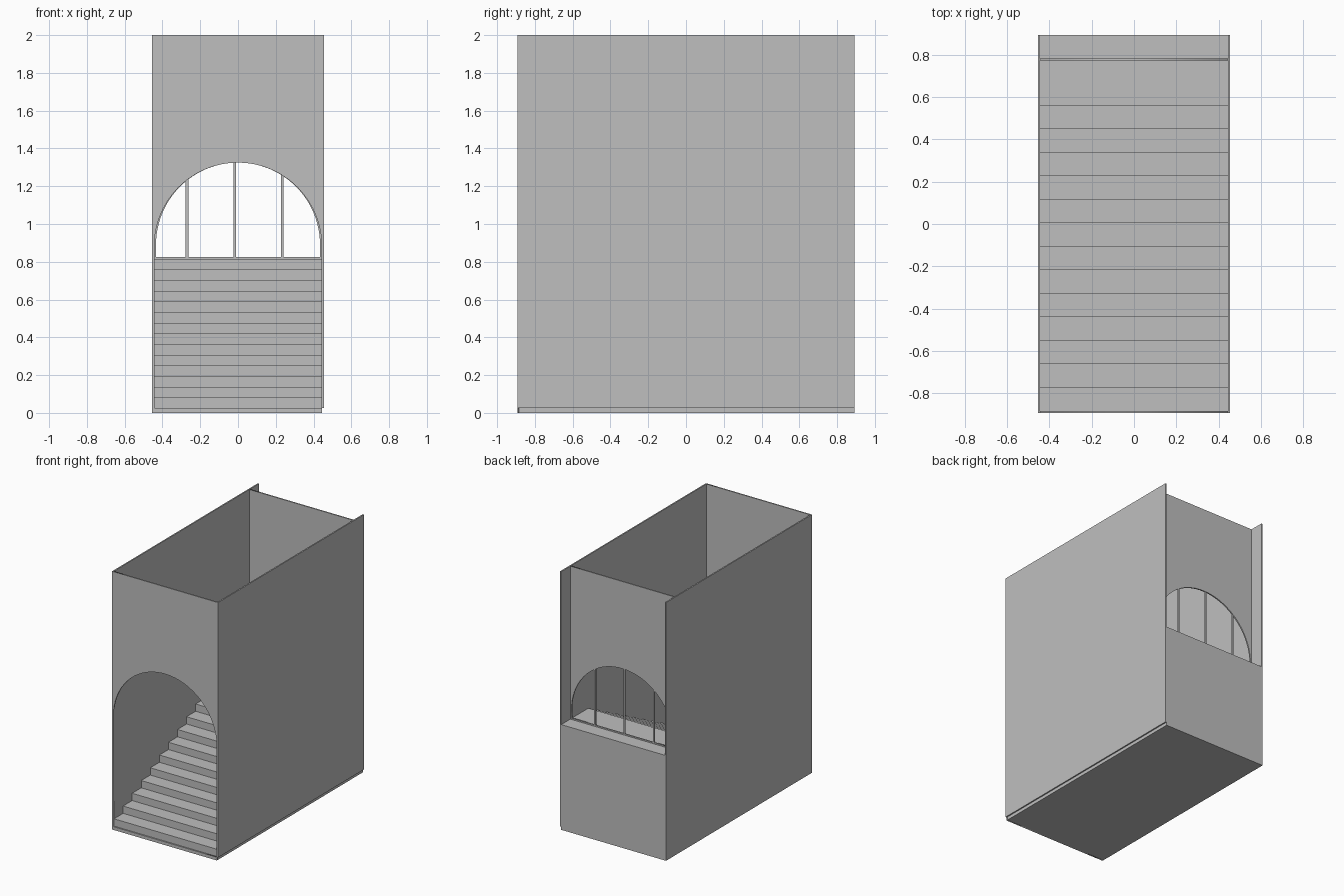
import bpy, bmesh, math
from mathutils import Matrix, Vector

if "Cube" in bpy.data.objects:
    bpy.data.objects.remove(bpy.data.objects["Cube"], do_unlink=True)

HX, HY, TOP, T = 0.454, 0.893, 2.0, 0.01      # half width, half depth, height, thickness
IN = HX - T                                   # inner half width
BASE, LANDING, STEPS, RUN = 0.025, 0.815, 14, 0.111
BACK = 0.777                                  # centre line of the rear screen

grey = bpy.data.materials.new("plain grey")
grey.use_nodes = True
colour = (0.52, 0.52, 0.52, 1)
grey.diffuse_color = colour
grey.node_tree.nodes["Principled BSDF"].inputs["Base Color"].default_value = colour


def finish(name, bm):
    bmesh.ops.recalc_face_normals(bm, faces=bm.faces)
    mesh = bpy.data.meshes.new(name)
    bm.to_mesh(mesh)
    bm.free()
    mesh.materials.append(grey)
    obj = bpy.data.objects.new(name, mesh)
    bpy.context.collection.objects.link(obj)
    return obj


def box(name, lo, hi):
    lo, hi = Vector(lo), Vector(hi)
    bm = bmesh.new()
    bmesh.ops.create_cube(bm, size=1, matrix=Matrix.Translation((lo + hi) / 2)
                          @ Matrix.Diagonal((*(hi - lo), 1)))
    return finish(name, bm)


def arch_height(x, spring, radius):
    return spring + math.sqrt(max(radius ** 2 - x ** 2, 0))


def arched_panel(name, y, bottom, sill, spring, radius):
    """Thin upright panel with a round-headed opening."""
    outer = [(-IN, bottom), (IN, bottom), (IN, TOP), (-IN, TOP)]
    hole = [(-radius, sill), (radius, sill)]
    n = 48
    for i in range(n + 1):
        a = math.pi * i / n
        hole.append((radius * math.cos(a), spring + radius * math.sin(a)))
    curve = bpy.data.curves.new(name, 'CURVE')
    curve.dimensions = '2D'
    curve.fill_mode = 'BOTH'
    curve.extrude = T / 2
    for pts in (outer, hole):
        spline = curve.splines.new('POLY')
        spline.points.add(len(pts) - 1)
        for p, (x, z) in zip(spline.points, pts):
            p.co = (x, z, 0, 1)
        spline.use_cyclic_u = True
    temp = bpy.data.objects.new(name + " outline", curve)
    bpy.context.collection.objects.link(temp)
    bpy.context.view_layer.update()
    mesh = temp.evaluated_get(bpy.context.evaluated_depsgraph_get()).to_mesh()
    bm = bmesh.new()
    bm.from_mesh(mesh)
    bpy.data.objects.remove(temp, do_unlink=True)
    bmesh.ops.remove_doubles(bm, verts=bm.verts, dist=0.0001)
    bmesh.ops.transform(bm, verts=bm.verts, matrix=Matrix.Translation((0, y, 0))
                        @ Matrix.Rotation(math.pi / 2, 4, 'X'))
    return finish(name, bm)


# Side walls: the left one stops at the top of the base
box("right_wall", (-HX, -HY, 0), (-IN, HY, TOP))
box("left_wall", (IN, -HY, BASE), (HX, HY, TOP))

# Solid staircase with landing, from a stepped side profile
front = -HY + T
rise = (LANDING - BASE) / STEPS
profile = [(front, 0), (front, BASE)]
for i in range(STEPS):
    y, z = front + RUN * i, BASE + rise * (i + 1)
    if i:
        profile.append((y, z - rise))
    profile.append((y, z))
profile += [(HY, LANDING), (HY, 0)]
profile.remove((front, BASE))
bm = bmesh.new()
face = bm.faces.new([bm.verts.new((-IN, y, z)) for y, z in profile])
extruded = bmesh.ops.extrude_face_region(bm, geom=[face])
bmesh.ops.translate(bm, vec=(2 * IN, 0, 0),
                    verts=[v for v in extruded["geom"] if isinstance(v, bmesh.types.BMVert)])
finish("staircase", bm)

# Front entrance and rear screen
arched_panel("front_arch", -HY + T / 2, 0, BASE, 0.882, IN - 0.001)
radius, spring = IN - T, 0.891
arched_panel("rear_arch", BACK, LANDING, LANDING + T, spring, radius)

# Upright bars in the rear opening
for i, x in enumerate((-0.27, -0.017, 0.235)):
    top = arch_height(abs(x) - 0.007, spring, radius) + 0.003
    box(f"screen_bar_{i + 1}", (x - 0.007, BACK - T / 2 + 0.0005, LANDING + T),
        (x + 0.007, BACK + T / 2 - 0.0005, top))
